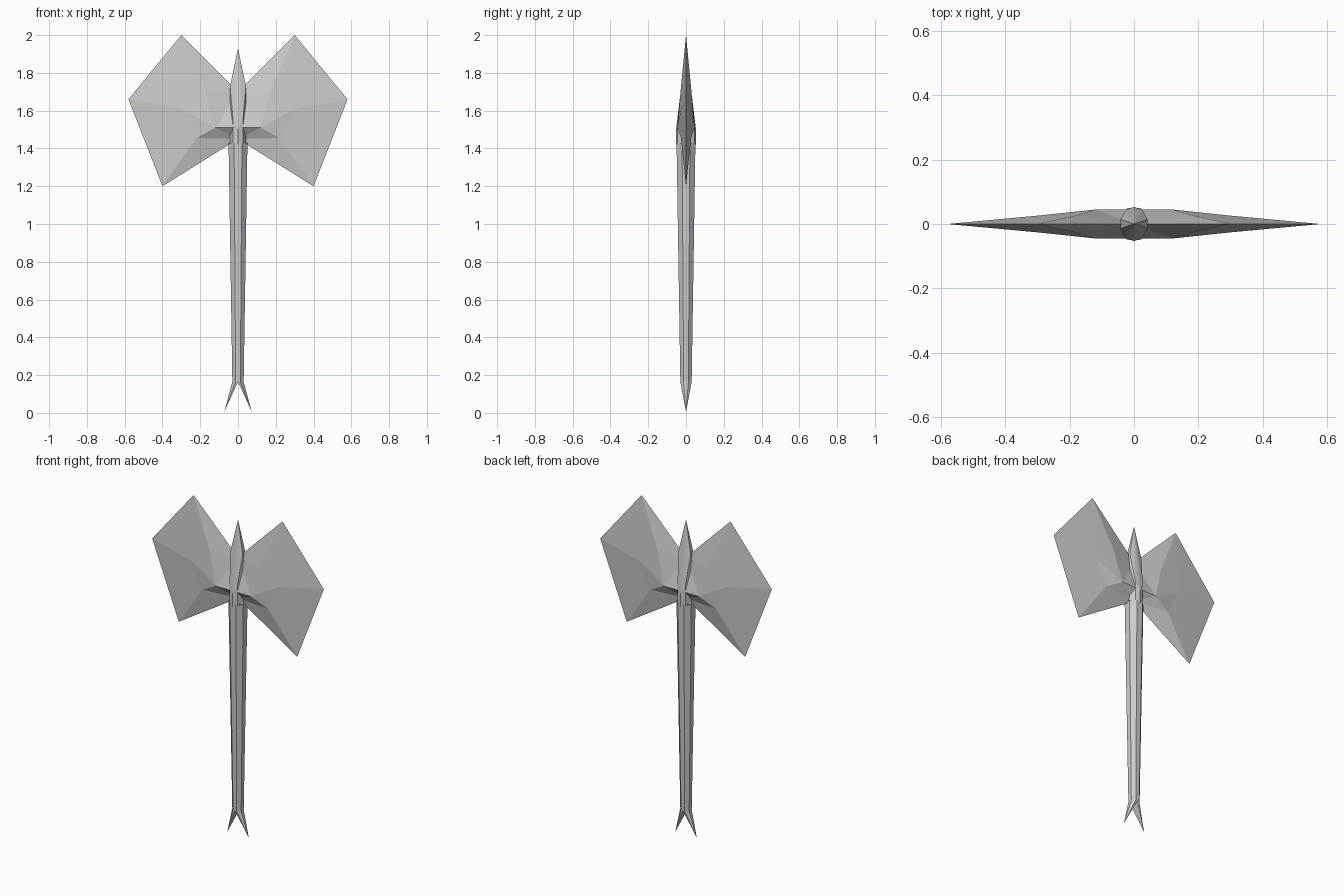
import bpy
from math import cos, sin, pi, radians

if "Cube" in bpy.data.objects:
    bpy.data.objects.remove(bpy.data.objects["Cube"])


def make(name, verts, faces):
    me = bpy.data.meshes.new(name)
    me.from_pydata(verts, [], faces)
    ob = bpy.data.objects.new(name, me)
    bpy.context.collection.objects.link(ob)
    import bmesh
    bm = bmesh.new()
    bm.from_mesh(me)
    bmesh.ops.remove_doubles(bm, verts=bm.verts, dist=0.0005)
    bmesh.ops.recalc_face_normals(bm, faces=bm.faces)
    bm.to_mesh(me)
    bm.free()
    return ob


def ring(r, z, n=8):
    k = r / cos(pi / n)
    return [(k * cos(pi / n + 2 * pi * i / n), k * sin(pi / n + 2 * pi * i / n), z) for i in range(n)]


# tapered octagonal handle
n = 8
verts = ring(0.03, 0.165) + ring(0.05, 1.43)
faces = [(i, (i + 1) % n, n + (i + 1) % n, n + i) for i in range(n)]
faces.append(tuple(range(n, 2 * n)))
make("handle", verts, faces)

# forked foot: each half of the octagon tapers to a tip
for s, side in ((1, "right"), (-1, "left")):
    half = [(0, -0.03), (0.0124, -0.03), (0.03, -0.0124),
            (0.03, 0.0124), (0.0124, 0.03), (0, 0.03)]
    verts = [(s * x, y, 0.165) for x, y in half] + [(s * 0.073, 0, 0.005)]
    make("foot_prong_" + side, verts, [(i, (i + 1) % 6, 6) for i in range(6)] + [tuple(range(6))])

# top spike: front and back ridges start lower than the side shoulders
quarter = [(0.042, 0.014, 1.73), (0.026, 0.044, 1.55), (0, 0.053, 1.50)]
sec = (quarter + [(-x, y, z) for x, y, z in quarter[1::-1]]
       + [(-x, -y, z) for x, y, z in quarter] + [(x, -y, z) for x, y, z in quarter[1::-1]])
m = len(sec)
verts = [(x, y, 1.42) for x, y, z in sec] + sec + [(0, 0, 1.93)]
faces = [(i, (i + 1) % m, m + (i + 1) % m, m + i) for i in range(m)]
faces += [(m + i, m + (i + 1) % m, 2 * m) for i in range(m)]
faces.append(tuple(range(m)))
make("top_spike", verts, faces)

# double blade: one faceted quarter mirrored in x and y
pts = {"P": (0, 0, 1.70), "T": (0.30, 0, 2.0), "E": (0.58, 0, 1.66),
       "L": (0.40, 0, 1.2), "N": (0, 0, 1.45), "A": (0.30, 0.026, 1.61),
       "B": (0.17, 0.029, 1.70), "C": (0.22, 0.027, 1.455),
       "D": (0.12, 0.045, 1.51), "H": (0, 0.045, 1.51)}
facets = ["PTB", "TAB", "TEA", "ELA", "LCA", "LNC", "CND", "NHD", "ACD", "ADB", "PBD", "PDH"]
keys = list(pts)
verts, faces = [], []
for sx in (1, -1):
    for sy in (1, -1):
        o = len(verts)
        verts += [(sx * x, sy * y, z) for x, y, z in pts.values()]
        faces += [tuple(o + keys.index(c) for c in f) for f in facets]
make("double_blade", verts, faces)
